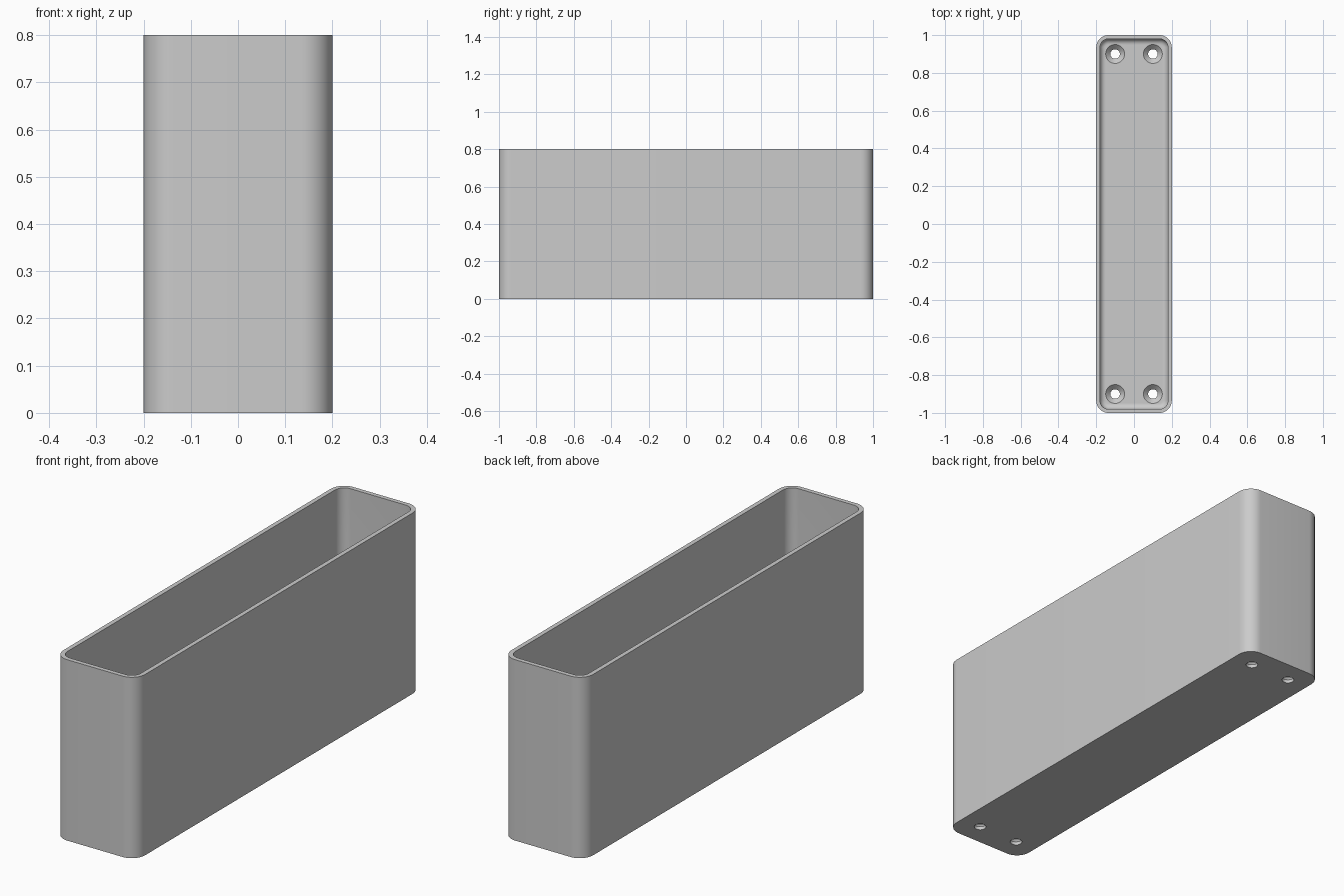
import bpy
import bmesh
from math import cos, sin, pi, radians

cube = bpy.data.objects.get("Cube")
if cube:
    bpy.data.objects.remove(cube, do_unlink=True)

HALF_X, HALF_Y, HEIGHT = 0.2, 1.0, 0.8
CORNER, WALL, FLOOR, FILLET = 0.065, 0.02, 0.04, 0.03
STEPS = 12

grey = bpy.data.materials.new("plain grey")
grey.use_nodes = True
colour = (0.6, 0.6, 0.6, 1)
grey.diffuse_color = colour
grey.node_tree.nodes["Principled BSDF"].inputs["Base Color"].default_value = colour


def rounded_loop(bm, inset, z):
    """Ring of vertices around a rounded rectangle, inset from the outside."""
    r = CORNER - inset
    ring = []
    for quarter, (sx, sy) in enumerate([(1, 1), (-1, 1), (-1, -1), (1, -1)]):
        for i in range(STEPS + 1):
            a = (quarter + i / STEPS) * pi / 2
            ring.append(bm.verts.new((sx * (HALF_X - CORNER) + r * cos(a),
                                      sy * (HALF_Y - CORNER) + r * sin(a), z)))
    return ring


def circle_loop(bm, x, y, radius, z, sides=48):
    return [bm.verts.new((x + radius * cos(2 * pi * i / sides),
                          y + radius * sin(2 * pi * i / sides), z))
            for i in range(sides)]


def loft(bm, rings):
    """Skin consecutive rings and cap both ends."""
    for a, b in zip(rings, rings[1:]):
        for i in range(len(a)):
            j = (i + 1) % len(a)
            bm.faces.new((a[i], a[j], b[j], b[i]))
    bm.faces.new(rings[0][::-1])
    bm.faces.new(rings[-1])


def make_object(name, bm):
    bmesh.ops.recalc_face_normals(bm, faces=bm.faces)
    mesh = bpy.data.meshes.new(name)
    bm.to_mesh(mesh)
    bm.free()
    mesh.materials.append(grey)
    obj = bpy.data.objects.new(name, mesh)
    bpy.context.collection.objects.link(obj)
    return obj


# Open box: outer wall, rim, inner wall, filleted floor
bm = bmesh.new()
rings = [rounded_loop(bm, 0, 0), rounded_loop(bm, 0, HEIGHT),
         rounded_loop(bm, WALL, HEIGHT)]
for i in range(9):
    a = i / 8 * pi / 2
    rings.append(rounded_loop(bm, WALL + FILLET * (1 - cos(a)),
                              FLOOR + FILLET * (1 - sin(a))))
loft(bm, rings)
box = make_object("open_box", bm)

# Countersunk screw holes near the corners
bm = bmesh.new()
for x in (-0.1, 0.1):
    for y in (-0.9, 0.9):
        loft(bm, [circle_loop(bm, x, y, r, z) for r, z in
                  [(0.025, -0.05), (0.025, 0.015), (0.05, FLOOR), (0.05, 0.1)]])
cutter = make_object("screw_hole_cutter", bm)
cutter.hide_render = True

cut = box.modifiers.new("screw holes", "BOOLEAN")
cut.operation = "DIFFERENCE"
cut.solver = "EXACT"
cut.object = cutter

bpy.ops.object.select_all(action="DESELECT")
bpy.context.view_layer.objects.active = box
box.select_set(True)
bpy.ops.object.modifier_apply(modifier=cut.name)
bpy.data.objects.remove(cutter, do_unlink=True)
bpy.ops.object.shade_smooth_by_angle(angle=radians(30))
